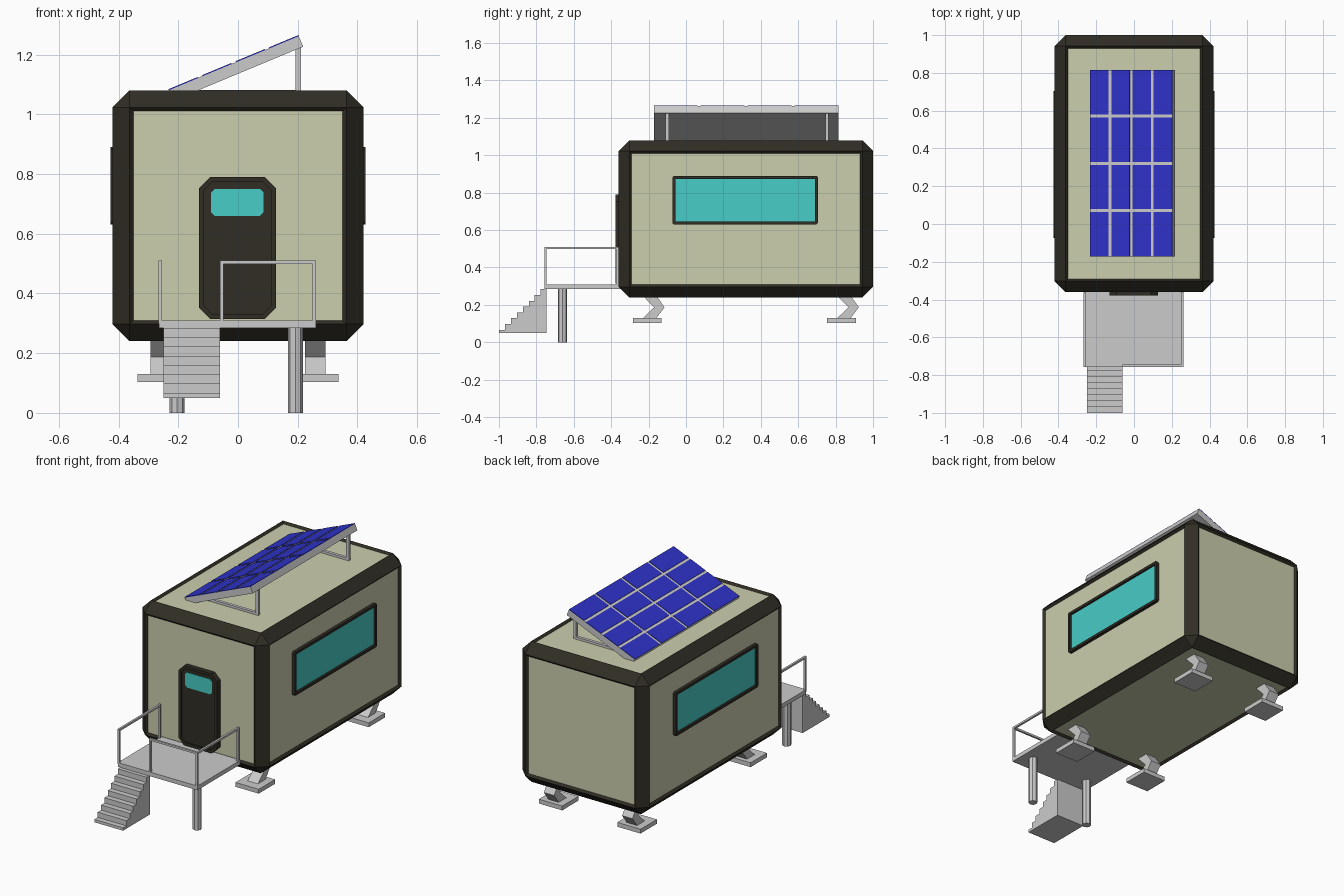
import bpy, bmesh, math
from mathutils import Vector

if "Cube" in bpy.data.objects:
    bpy.data.objects.remove(bpy.data.objects["Cube"])


def material(name, rgb):
    m = bpy.data.materials.new(name)
    m.diffuse_color = (*rgb, 1)
    m.use_nodes = True
    m.node_tree.nodes["Principled BSDF"].inputs["Base Color"].default_value = m.diffuse_color
    return m


DARK = material("dark_trim", (0.03, 0.026, 0.018))
CREAM = material("cream_panel", (0.6, 0.62, 0.42))
GLASS = material("glass", (0.065, 0.61, 0.57))
BLUE = material("solar_blue", (0.028, 0.032, 0.58))


def finish(name, bm, *mats):
    bmesh.ops.recalc_face_normals(bm, faces=bm.faces)
    me = bpy.data.meshes.new(name)
    bm.to_mesh(me)
    bm.free()
    for m in mats:
        me.materials.append(m)
    ob = bpy.data.objects.new(name, me)
    bpy.context.collection.objects.link(ob)
    return ob


def boxes(name, spans, *mats):
    """One object from several (low corner, high corner) boxes."""
    bm = bmesh.new()
    for lo, hi in spans:
        lo, hi = Vector(lo), Vector(hi)
        for v in bmesh.ops.create_cube(bm, size=1)["verts"]:
            v.co = (lo + hi) / 2 + v.co * (hi - lo)
    return finish(name, bm, *mats)


def prism(name, pts, axis, a, b, *mats, inset=0, depth=0):
    """Extrude a profile along x or y from a to b; optionally recess the b face."""
    bm = bmesh.new()
    place = (lambda p, t: (t, p[0], p[1])) if axis == "x" else (lambda p, t: (p[0], t, p[1]))
    va = [bm.verts.new(place(p, a)) for p in pts]
    vb = [bm.verts.new(place(p, b)) for p in pts]
    n = len(pts)
    bm.faces.new(va)
    cap = bm.faces.new(vb)
    for i in range(n):
        j = (i + 1) % n
        bm.faces.new((va[i], va[j], vb[j], vb[i]))
    bmesh.ops.recalc_face_normals(bm, faces=bm.faces)
    if inset:
        bmesh.ops.inset_individual(bm, faces=[cap], thickness=inset)
        d = math.copysign(depth, a - b)
        bmesh.ops.extrude_discrete_faces  # recess walls come from the extrusion below
        ext = bmesh.ops.extrude_face_region(bm, geom=[cap])["geom"]
        move = Vector((d, 0, 0)) if axis == "x" else Vector((0, d, 0))
        bmesh.ops.translate(bm, vec=move, verts=[e for e in ext if isinstance(e, bmesh.types.BMVert)])
        for f in ext:
            if isinstance(f, bmesh.types.BMFace):
                f.material_index = len(mats) - 1
        if cap.is_valid:
            bm.faces.remove(cap)
    return finish(name, bm, *mats)


def cut_rect(u0, u1, v0, v1, c):
    return [(u0 + c, v0), (u1 - c, v0), (u1, v0 + c), (u1, v1 - c),
            (u1 - c, v1), (u0 + c, v1), (u0, v1 - c), (u0, v0 + c)]


# Cabin: chamfered box with recessed panels
bm = bmesh.new()
for v in bmesh.ops.create_cube(bm, size=1)["verts"]:
    v.co = Vector((0, 0.32, 0.66)) + v.co * Vector((0.84, 1.36, 0.84))
bmesh.ops.bevel(bm, geom=bm.edges[:], offset=0.057, segments=1, affect="EDGES")
bmesh.ops.recalc_face_normals(bm, faces=bm.faces)
sides = sorted(bm.faces, key=lambda f: -f.calc_area())[:6]
bmesh.ops.inset_individual(bm, faces=sides, thickness=0.018, depth=-0.012)
for f in sides:
    f.material_index = 1
finish("cabin", bm, DARK, CREAM)

# Side windows
for s, side in ((1, "right"), (-1, "left")):
    prism(side + "_window", cut_rect(-0.073, 0.705, 0.63, 0.89, 0.008), "x",
          s * 0.4, s * 0.427, DARK, GLASS, inset=0.017, depth=0.012)

# Door and its window
prism("door", cut_rect(-0.13, 0.127, 0.315, 0.79, 0.037), "y",
      -0.34, -0.378, DARK, inset=0.018, depth=0.01)
prism("door_window", cut_rect(-0.09, 0.086, 0.66, 0.75, 0.012), "y", -0.36, -0.37, GLASS)

# Bent feet with square pads
elbow = [(-0.028, 0.125), (-0.005 + 0.042, 0.187), (-0.03, 0.255),
         (0.045, 0.255), (0.092, 0.187), (0.045, 0.125)]
for y, end in ((-0.207, "front"), (0.832, "back")):
    for s, side in ((1, "right"), (-1, "left")):
        x = s * 0.259
        prism(f"{end}_{side}_foot_leg", [(y + p, z) for p, z in elbow], "x", x - 0.034, x + 0.034)
        boxes(f"{end}_{side}_foot_pad", [((x - 0.077, y - 0.077, 0.104), (x + 0.077, y + 0.077, 0.13))])

# Porch deck and round posts
boxes("porch_deck", [((-0.265, -0.757, 0.285), (0.262, -0.35, 0.31))])
for x, side in ((0.192, "right"), (-0.204, "left")):
    bm = bmesh.new()
    bmesh.ops.create_cone(bm, cap_ends=True, segments=8, radius1=0.025, radius2=0.025, depth=0.295)
    bmesh.ops.translate(bm, vec=(x, -0.66, 0.1475), verts=bm.verts)
    finish(side + "_porch_post", bm)

# Stairs as a stepped profile
steps, y0, y1 = 8, -1.0, -0.745
stair = [(y1, 0.05), (y0, 0.05)]
for i in range(steps):
    z = 0.067 + i * 0.031
    stair += [(y0 + (y1 - y0) * i / steps, z), (y0 + (y1 - y0) * (i + 1) / steps, z)]
prism("stairs", stair, "x", -0.25, -0.06)

# Railings
T, ZB, ZT = 0.012, 0.3, 0.51
YF, YB = -0.757, -0.362


def upright(x, y):
    return ((x, y, ZB), (x + T, y + T, ZT))


for x, side in ((0.25, "right"), (-0.267, "left")):
    rail = [upright(x, YF), upright(x, YB - T), ((x, YF, ZT - T), (x + T, YB, ZT))]
    boxes(side + "_railing", rail)
boxes("front_railing", [upright(-0.06, YF), ((-0.06, YF, ZT - T), (0.25, YF + T, ZT))])

# Solar panel tilted on the roof
TILT, LEN = math.radians(22.6), 0.471
slab = boxes("solar_slab", [((-LEN, -0.172, -0.042), (0, 0.815, -0.003))])
G = 0.016
cw, cl = (LEN - 3 * G) / 4, (0.987 - 3 * G) / 4
spans = []
for i in range(4):
    for j in range(4):
        x, y = -LEN + i * (cw + G), -0.172 + j * (cl + G)
        spans.append(((x, y, -0.004), (x + cw, y + cl, 0)))
cells = boxes("solar_cells", spans, BLUE)
for ob in (slab, cells):
    ob.location = (0.202, 0, 1.265)
    ob.rotation_euler = (0, -TILT, 0)

# Solar supports: upright and roof bar at each end
for y, end in ((-0.11, "front"), (0.745, "back")):
    boxes(end + "_solar_support", [((0.193, y, 1.06), (0.211, y + 0.018, 1.225)),
                                   ((-0.2, y, 1.06), (0.193, y + 0.018, 1.082))])
